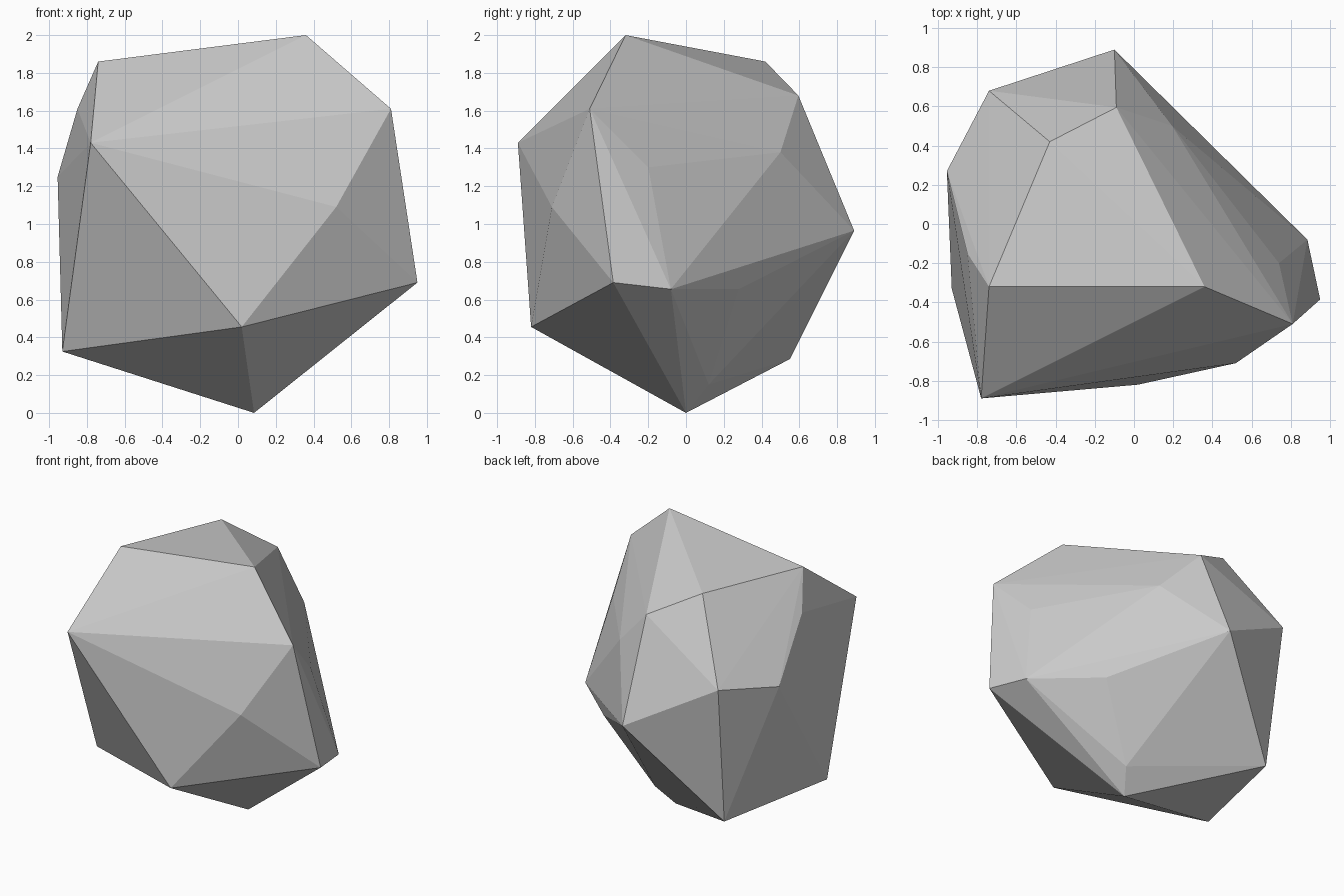
import bpy
import bmesh

# Remove the default cube only
default_cube = bpy.data.objects.get("Cube")
if default_cube:
    bpy.data.objects.remove(default_cube, do_unlink=True)


def make_material(name, color):
    material = bpy.data.materials.new(name)
    material.use_nodes = True
    material.diffuse_color = color
    shader = next(n for n in material.node_tree.nodes if n.type == "BSDF_PRINCIPLED")
    shader.inputs["Base Color"].default_value = color
    return material


def make_hull(name, corners, material):
    """Wrap a set of corner points in a flat-shaded convex shell."""
    mesh = bpy.data.meshes.new(name)
    bm = bmesh.new()
    for corner in corners:
        bm.verts.new(corner)
    hull = bmesh.ops.convex_hull(bm, input=bm.verts[:])
    unused = {e for e in hull["geom_interior"] + hull["geom_unused"]
              if isinstance(e, bmesh.types.BMVert)}
    bmesh.ops.delete(bm, geom=list(unused), context="VERTS")
    bmesh.ops.recalc_face_normals(bm, faces=bm.faces[:])
    for face in bm.faces:
        face.smooth = False
    bm.to_mesh(mesh)
    bm.free()
    mesh.materials.append(material)
    rock = bpy.data.objects.new(name, mesh)
    bpy.context.collection.objects.link(rock)
    return rock


# Chipped corners of the boulder, grouped by region
crown = [(.36, -.32, 2), (-.74, -.32, 1.86), (-.43, .42, 1.86), (-.09, .595, 1.68)]
front = [(-.78, -.89, 1.43), (.81, -.51, 1.61), (.52, -.71, 1.09), (.02, -.82, .455)]
left_side = [(.95, -.385, .69), (.885, -.08, .655), (.74, -.2, 1.3), (.48, .28, .655)]
right_side = [(-.93, -.33, .325), (-.955, .27, 1.25), (-.85, -.15, 1.61)]
back = [(-.1, .89, .965), (-.74, .68, 1.32), (.195, .5, 1.38)]
base = [(.085, 0, 0), (-.7, .55, .285), (.17, .12, .15)]

stone_grey = make_material("stone grey", (.6, .6, .6, 1))
make_hull("boulder", crown + front + left_side + right_side + back + base, stone_grey)
